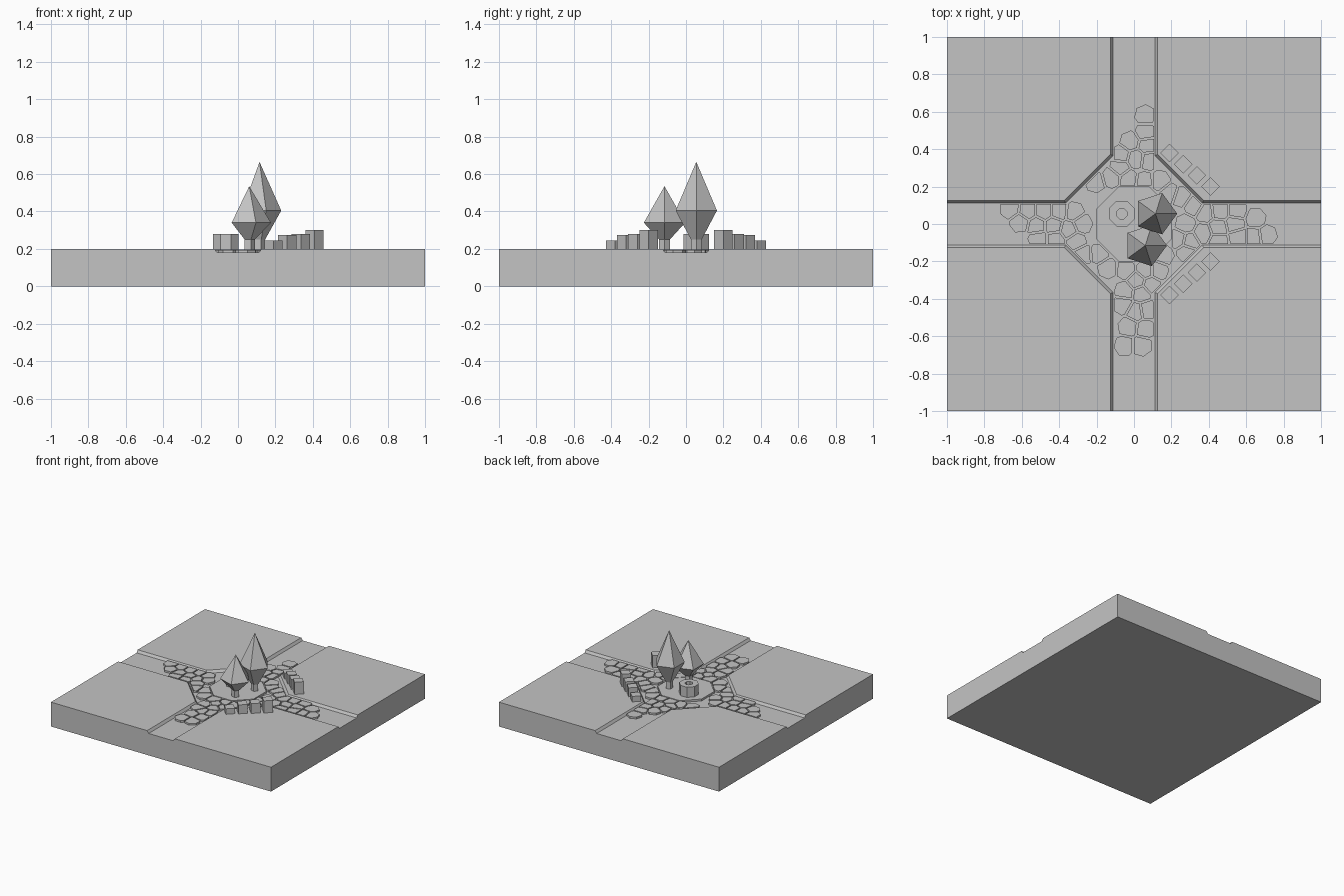
import bpy, bmesh, random
from math import sin, cos, pi, radians
from mathutils import Vector, Matrix

cube = bpy.data.objects.get("Cube")
if cube:
    bpy.data.objects.remove(cube, do_unlink=True)

random.seed(4)
GREY = (0.55, 0.55, 0.55, 1)
stone = bpy.data.materials.new("plain grey")
stone.use_nodes = True
stone.diffuse_color = GREY
stone.node_tree.nodes["Principled BSDF"].inputs["Base Color"].default_value = GREY

FLOOR, GROUND = 0.18, 0.2


def finish(name, bm, loc=(0, 0, 0)):
    bmesh.ops.remove_doubles(bm, verts=bm.verts, dist=0.0001)
    bmesh.ops.recalc_face_normals(bm, faces=bm.faces)
    mesh = bpy.data.meshes.new(name)
    bm.to_mesh(mesh)
    bm.free()
    mesh.materials.append(stone)
    obj = bpy.data.objects.new(name, mesh)
    obj.location = loc
    bpy.context.collection.objects.link(obj)
    return obj


def add_face(bm, points):
    return bm.faces.new([bm.verts.new(p) for p in points])


def lathe(name, profile, sides, x, y, turn=0.0):
    """Faceted solid from (radius, height) points; radius 0 closes an end."""
    bm = bmesh.new()

    def at(p, i):
        a = turn + 2 * pi * i / sides
        return (p[0] * cos(a), p[0] * sin(a), p[1])

    for i in range(sides):
        for p, q in zip(profile, profile[1:]):
            pts = [at(p, i)]
            if p[0]:
                pts.append(at(p, i + 1))
            if q[0]:
                pts.append(at(q, i + 1))
            pts.append(at(q, i))
            add_face(bm, pts)
    return finish(name, bm, (x, y, 0))


def prism(bm, outline, low, high):
    face = add_face(bm, [(p.x, p.y, low) for p in outline])
    up = bmesh.ops.extrude_face_region(bm, geom=[face])["geom"]
    verts = [v for v in up if isinstance(v, bmesh.types.BMVert)]
    bmesh.ops.translate(bm, verts=verts, vec=(0, 0, high - low))


# Ground slab with sunken crossroads: one quarter turned four times
IN, OUT = 0.112, 0.126
lower = [Vector(p) for p in ((1, IN, FLOOR), (0.366, IN, FLOOR),
                             (IN, 0.366, FLOOR), (IN, 1, FLOOR))]
upper = [Vector(p) for p in ((1, OUT, GROUND), (0.372, OUT, GROUND),
                             (OUT, 0.372, GROUND), (OUT, 1, GROUND))]
corner = Vector((1, 1, GROUND))
bm = bmesh.new()
floor, base = [], []
back = Matrix.Rotation(-pi / 2, 3, 'Z')
for q in range(4):
    turn = Matrix.Rotation(q * pi / 2, 3, 'Z')
    parts = [[*upper, corner],
             [Vector((1, -1, 0)), Vector((1, 1, 0)), corner, upper[0], lower[0],
              back @ lower[3], back @ upper[3], back @ corner]]
    for i in range(3):
        parts.append([lower[i], lower[i + 1], upper[i + 1], upper[i]])
    for part in parts:
        add_face(bm, [turn @ p for p in part])
    floor += [turn @ p for p in lower]
    base.append(turn @ Vector((1, 1, 0)))
add_face(bm, floor)
add_face(bm, base)
finish("ground", bm)

# Paved platform in the middle and the well on it
lathe("platform", [(0, FLOOR), (0.216, FLOOR), (0.216, 0.196), (0, 0.196)], 8, 0, 0, pi / 8)
lathe("well", [(0, 0.21), (0.03, 0.21), (0.03, 0.28), (0.074, 0.28),
               (0.074, 0.19), (0, 0.19)], 8, -0.065, 0.055, pi / 8)

# Trees
for label, x, y, wide, top in (("tall", 0.115, 0.055, 0.405, 0.665),
                               ("short", 0.06, -0.115, 0.34, 0.535)):
    lathe(label + "_tree_trunk", [(0, 0.19), (0.03, 0.19), (0.03, 0.26), (0, 0.26)], 5, x, y)
    lathe(label + "_tree_crown", [(0, 0.25), (0.03, 0.25), (0.116, wide), (0, top)], 5, x, y)

# Stepped block walls along two slanted edges
for side, s in (("back", 1), ("front", -1)):
    for i, high in enumerate((0.245, 0.273, 0.28, 0.3)):
        x, y = 0.19 + i * 0.073, s * (0.38 - i * 0.06)
        lathe(f"{side}_wall_block_{i + 1}", [(0, GROUND), (0.049, GROUND),
              (0.049, high), (0, high)], 4, x, y)


# Paving stones: cells around chosen centres, trimmed to the path
def clip(poly, normal, limit):
    """Keep the part of a convex outline where p . normal <= limit."""
    result = []
    for a, b in zip(poly, poly[1:] + poly[:1]):
        da, db = a.dot(normal) - limit, b.dot(normal) - limit
        if da <= 0:
            result.append(a)
        if da * db < 0:
            result.append(a.lerp(b, da / (da - db)))
    return result


north = [(.06, .58), (.06, .49), (-.02, .44), (.07, .42), (-.07, .37), (.01, .35), (.08, .34)]
south = [(-.05, -.65), (.04, -.65), (-.03, -.55), (.06, -.56), (-.06, -.43),
         (.01, -.47), (.07, -.46), (-.05, -.36), (.04, -.37)]
west = [(-.66, .08), (-.57, .07), (-.61, .01), (-.52, -.01), (-.48, .07),
        (-.51, -.08), (-.43, -.01), (-.4, .07), (-.42, -.08), (-.35, -.03)]
east = [(.65, .03), (.64, -.07), (.71, -.06), (.55, .07), (.46, .07),
        (.54, 0), (.56, -.07), (.45, -.02), (.45, -.09), (.38, .06), (.37, -.05)]
sites = [Vector(p) for p in north + south + west + east]

octagon = [Vector((cos(k * pi / 4), sin(k * pi / 4))) for k in range(8)]
diamond = octagon[1::2]
STEP = 0.088
for row in range(-5, 6):
    for col in range(-5, 6):
        p = Vector(((col + 0.5 * (row % 2)) * STEP, row * STEP * 0.9))
        p += Vector((random.uniform(-0.018, 0.018), random.uniform(-0.018, 0.018)))
        inside = max(p.dot(n) for n in diamond) < 0.315
        outside = max(p.dot(n) for n in octagon) > 0.225
        if inside and outside and all((p - s).length > 0.055 for s in sites):
            sites.append(p)

bm = bmesh.new()
for site in sites:
    spin = random.uniform(0, pi)
    cell = [site + 0.06 * Vector((cos(spin + k * pi / 3.5), sin(spin + k * pi / 3.5)))
            for k in range(7)]
    for other in sites:
        gap = other - site
        if 0 < gap.length < 0.16:
            n = gap.normalized()
            cell = clip(cell, n, n.dot(site) + gap.length / 2 - 0.005)
    if max(abs(site.x), abs(site.y)) > 0.33:
        across = Vector((1, 0)) if abs(site.y) > abs(site.x) else Vector((0, 1))
        cell = clip(clip(cell, across, 0.108), -across, 0.108)
    else:
        for n in diamond:
            cell = clip(cell, n, 0.33)
    # Leave a joint around the platform
    n = max(octagon, key=site.dot)
    cell = clip(cell, -n, -0.207)
    if len(cell) > 2:
        prism(bm, cell, FLOOR, 0.195)
finish("paving_stones", bm)
